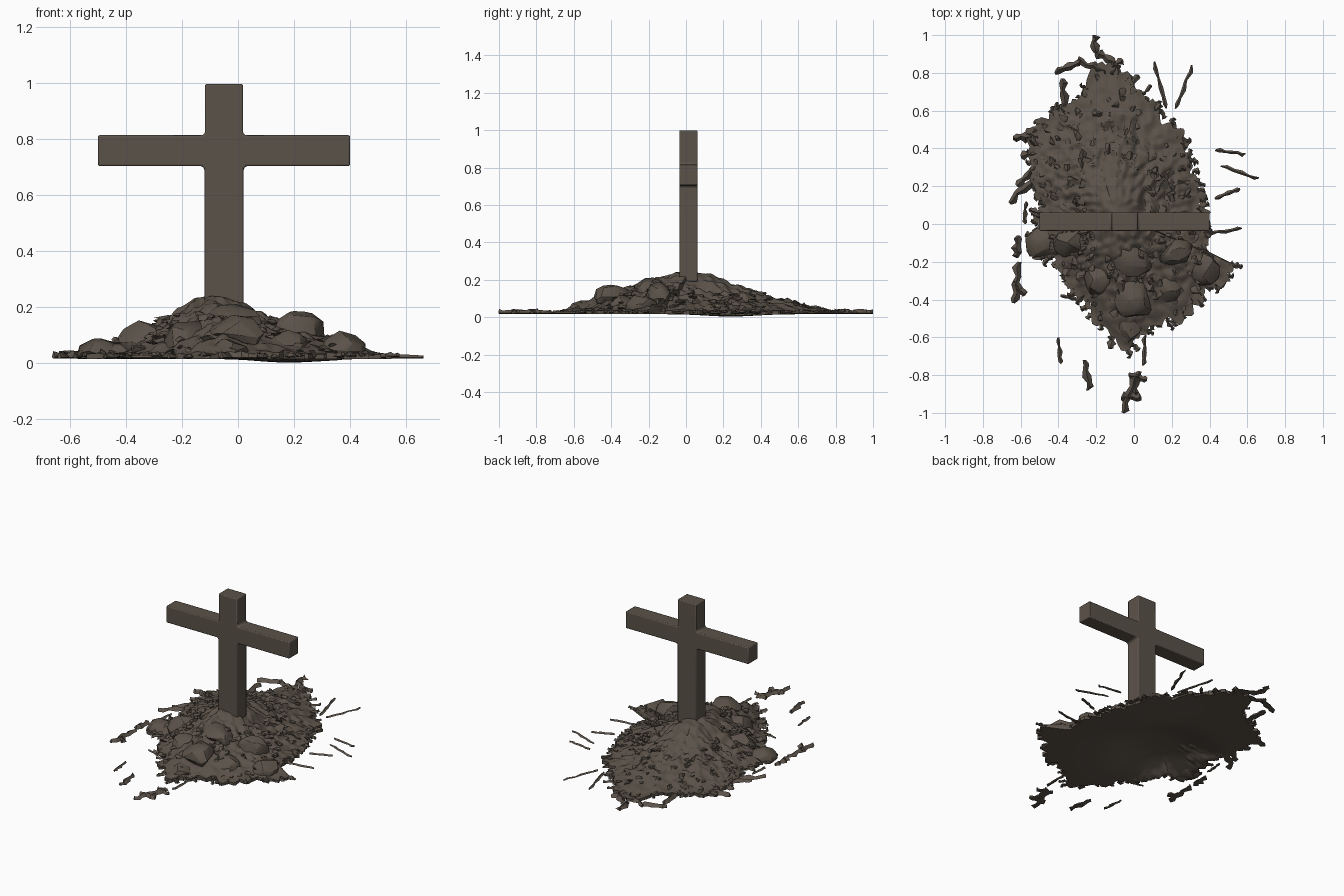
import bpy, bmesh, math, random
from mathutils import Vector, Matrix, noise

if "Cube" in bpy.data.objects:
    bpy.data.objects.remove(bpy.data.objects["Cube"])

random.seed(7)
earth = bpy.data.materials.new("dark_earth_brown")
earth.diffuse_color = (0.105, 0.085, 0.067, 1)
earth.use_nodes = True
earth.node_tree.nodes["Principled BSDF"].inputs["Base Color"].default_value = earth.diffuse_color


def finish(name, bm, bevel=0.0, angle=35):
    bmesh.ops.recalc_face_normals(bm, faces=bm.faces)
    me = bpy.data.meshes.new(name)
    bm.to_mesh(me)
    bm.free()
    ob = bpy.data.objects.new(name, me)
    bpy.context.collection.objects.link(ob)
    me.materials.append(earth)
    if bevel:
        mod = ob.modifiers.new("soft_edges", "BEVEL")
        mod.width, mod.segments, mod.limit_method = bevel, 2, "ANGLE"
    bpy.ops.object.select_all(action="DESELECT")
    ob.select_set(True)
    bpy.context.view_layer.objects.active = ob
    bpy.ops.object.shade_smooth_by_angle(angle=math.radians(angle))
    return ob


# Cross: one outline pushed back through its thickness
profile = [(-.12, .19), (.02, .19), (.02, .695), (.03, .705), (.40, .705), (.40, .815),
           (.026, .815), (.018, .823), (.018, .998), (-.118, .998), (-.118, .823), (-.126, .815),
           (-.50, .815), (-.50, .705), (-.13, .705), (-.12, .695)]
bm = bmesh.new()
face = bm.faces.new([bm.verts.new((x, -.036, z)) for x, z in profile])
out = bmesh.ops.extrude_face_region(bm, geom=[face])
bmesh.ops.translate(bm, vec=(0, .098, 0), verts=[g for g in out["geom"] if isinstance(g, bmesh.types.BMVert)])
finish("wooden_cross", bm, .007)

# Mound footprint, seen from the top
CX, CY = -.10, .05
outline = [(.38, .05), (.35, .2), (.31, .35), (.25, .47), (.17, .58), (.08, .68), (.02, .75),
           (-.08, .81), (-.17, .81), (-.25, .75), (-.28, .65), (-.4, .62), (-.5, .54),
           (-.55, .42), (-.54, .25), (-.49, .1), (-.52, .02), (-.55, -.17), (-.43, -.18),
           (-.38, -.28), (-.27, -.39), (-.2, -.5), (-.12, -.62), (-.02, -.69), (.03, -.6),
           (.15, -.54), (.32, -.45), (.36, -.37), (.5, -.3), (.54, -.22), (.38, -.14), (.4, -.05)]
polar = sorted((math.atan2(y - CY, x - CX) % math.tau, math.hypot(x - CX, y - CY)) for x, y in outline)
polar = [(polar[-1][0] - math.tau, polar[-1][1])] + polar + [(polar[0][0] + math.tau, polar[0][1])]
slope = [(0, .24), (.12, .225), (.25, .185), (.4, .135), (.6, .09), (.8, .058), (.95, .035), (2, .022)]


def lerp_table(table, t):
    for (a, u), (b, v) in zip(table, table[1:]):
        if t <= b:
            return u + (v - u) * (t - a) / (b - a)
    return table[-1][1]


def edge_radius(a):
    return lerp_table(polar, a % math.tau)


def height(x, y):
    a = math.atan2(y - CY, x - CX)
    s = math.hypot(x - CX, y - CY) / edge_radius(a)
    h = lerp_table(slope, s)
    front = max(0, -math.sin(a))
    h += .04 * front * math.sin(math.pi * min(s, 1))        # front side is heaped higher
    rough = min(1, s * 2) * max(0, 1.2 - s)
    h += rough * (.03 * noise.noise((x * 11, y * 11, 2)) + .036 * noise.noise((x * 27, y * 27, 5)))
    return max(h, .022)


def underside(x, y):
    """Nearly flat base: a slight sag on one side, a broad hollow on the other."""
    sag = .014 * math.exp(-((x - .15) ** 2 + (y - .22) ** 2) / .04)
    hollow = .07 * math.exp(-(((x + .2) ** 2 + (y - .0) ** 2) / .075) ** 1.5)
    return min(.016 - sag + hollow, max(.016, height(x, y) - .02))


# Mound: rings of a polar grid with a ragged rim
N, RINGS = 300, 56
bm = bmesh.new()
top = bm.verts.new((CX, CY, height(CX, CY)))
rings = []
for k in range(1, RINGS + 1):
    s, ring = k / RINGS, []
    for i in range(N):
        a = math.tau * i / N
        jag = 1 + s ** 6 * (.09 * noise.noise((i * .21, 1.5, 0)) + .06 * noise.noise((i * .5, 4.5, 0)))
        r = s * edge_radius(a) * jag
        x, y = CX + r * math.cos(a), CY + r * math.sin(a)
        ring.append(bm.verts.new((x, y, height(x, y))))
    rings.append(ring)
for k in range(20, 0, -1):
    ring = []
    for i in range(N):
        p = rings[RINGS - 1][i].co
        x, y = CX + (p.x - CX) * k / 20, CY + (p.y - CY) * k / 20
        ring.append(bm.verts.new((x, y, underside(x, y))))
    rings.append(ring)
low = bm.verts.new((CX, CY, underside(CX, CY)))
for i in range(N):
    j = (i + 1) % N
    bm.faces.new((top, rings[0][i], rings[0][j]))
    bm.faces.new((low, rings[-1][j], rings[-1][i]))
    for r0, r1 in zip(rings, rings[1:]):
        bm.faces.new((r0[i], r1[i], r1[j], r0[j]))
finish("earth_mound", bm, angle=30)


def hull(bm, centre, size, turn, count):
    """Angular lump: convex hull of random points on an ellipsoid, kept above ground."""
    verts = []
    for _ in range(count):
        d = Vector([random.gauss(0, 1) for _ in range(3)]).normalized()
        p = turn @ Vector((d.x * size[0], d.y * size[1], d.z * size[2])) + Vector(centre)
        p.z = max(p.z, .017, height(p.x, p.y) - .015)
        verts.append(bm.verts.new(p))
    res = bmesh.ops.convex_hull(bm, input=verts)
    junk = {g for g in res["geom_interior"] + res["geom_unused"] if isinstance(g, bmesh.types.BMVert)}
    bmesh.ops.delete(bm, geom=list(junk), context="VERTS")


# Boulders: x, y, top height, half width, half depth
boulders = [(-.02, -.2, .215, .12, .09), (.22, -.15, .19, .10, .07), (0, -.4, .175, .11, .11),
            (.37, -.24, .125, .09, .09), (-.5, -.1, .09, .08, .085), (-.34, -.1, .155, .09, .08),
            (-.2, -.3, .15, .08, .08), (.17, -.35, .12, .09, .08), (-.03, -.56, .09, .07, .07)]
bm = bmesh.new()
for x, y, t, w, d in boulders:
    h = min(.08, t * .6)
    hull(bm, (x, y, t - h), (w, d, h), Matrix.Rotation(random.uniform(-.4, .4), 3, "Z"), 30)
finish("boulders", bm, .006, 36)

# Clods scattered over the slopes
bm = bmesh.new()
for _ in range(260):
    a, s = random.uniform(0, math.tau), random.uniform(.25, 1) ** .7
    r = s * edge_radius(a)
    x, y = CX + r * math.cos(a), CY + r * math.sin(a)
    k = random.uniform(.014, .032)
    turn = Matrix.Rotation(a, 3, "Z") @ Matrix.Rotation(random.uniform(-.5, .5), 3, "X")
    hull(bm, (x, y, max(.022, height(x, y))), (k * 1.2, k, min(k * .6, .012 + .02 * (1 - s))), turn, 9)
finish("earth_clods", bm)


def sliver(bm, x0, y0, x1, y1, w, z=.022, thick=.007, crook=.4):
    """Crooked splinter with uneven width lying on the ground."""
    a, b = Vector((x0, y0, z)), Vector((x1, y1, z))
    side = (b - a).normalized().cross(Vector((0, 0, 1)))
    loops = []
    for t, f in ((0, .4), (.15, 1), (.35, .6), (.55, 1.1), (.75, .7), (.9, .9), (1, .3)):
        c = a.lerp(b, t) + side * random.uniform(-crook, crook) * w
        l, r = (f * random.uniform(.6, 1.3) * w for _ in range(2))
        up = Vector((0, 0, random.uniform(.6, 1.4) * thick))
        loops.append([bm.verts.new(p) for p in (c + side * l, c + up, c - side * r, c - Vector((0, 0, .005)))])
    for p, q in zip(loops, loops[1:]):
        for i in range(4):
            bm.faces.new((p[i], p[i - 1], q[i - 1], q[i]))
    bm.faces.new(loops[0])
    bm.faces.new(loops[-1][::-1])


# Loose splinters and broken chunks lying around the mound
splinters = [(.11, .86, .17, .61), (.31, .84, .22, .61), (.43, .39, .59, .37), (.46, .31, .66, .24),
             (.43, .13, .56, .19), (.37, -.06, .57, -.02), (-.4, -.6, -.39, -.74),
             (.06, -.59, .05, -.75), (-.39, -.38, -.27, -.40), (-.57, .12, -.58, 0)]
chunks = [(-.26, -.72, -.24, -.88), (.02, -.79, -.06, -1), (-.03, -.8, .07, -.82), (-.07, -.92, .04, -.92),
          (.03, -.78, .0, -.9), (-.62, -.06, -.62, -.18), (-.61, -.2, -.63, -.42), (-.63, -.3, -.58, -.38),
          (-.21, 1, -.2, .9), (-.2, .91, -.09, .84), (-.42, .8, -.28, .86), (-.3, .87, -.15, .8),
          (-.38, .77, -.37, .6), (-.64, .46, -.52, .46), (-.66, .11, -.53, .24), (-.06, .87, -.13, .8),
          (-.62, .2, -.52, .3), (-.6, .36, -.5, .38)]
bm = bmesh.new()
for p in splinters:
    sliver(bm, *p, .012)
finish("splinters", bm)
bm = bmesh.new()
for p in chunks:
    sliver(bm, *p, .024, .022, .018, .35)
finish("crumbled_chunks", bm)

# Ragged fringe poking out of the rim
bm = bmesh.new()
for i in range(75):
    a = math.tau * (i + random.uniform(-.4, .4)) / 75
    r, b = edge_radius(a), a + random.uniform(-1, 1)
    x, y = CX + .95 * r * math.cos(a), CY + .95 * r * math.sin(a)
    k = random.uniform(.04, .075)
    sliver(bm, x, y, x + k * math.cos(b), y + k * math.sin(b), random.uniform(.012, .02), random.uniform(.022, .03), .01)
finish("ragged_fringe", bm)
